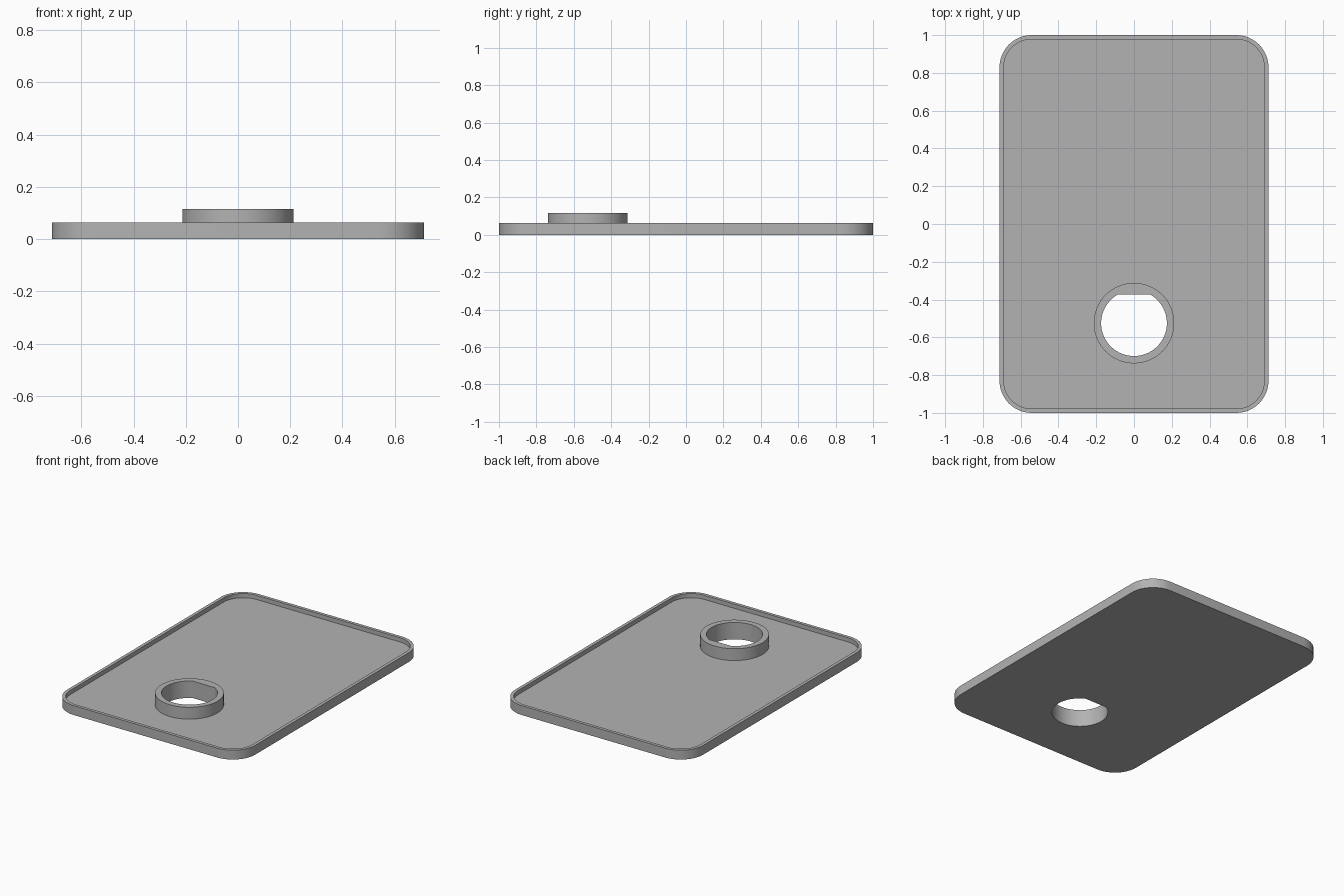
import bpy, bmesh
from math import cos, sin, asin, pi, radians

cube = bpy.data.objects.get("Cube")
if cube:
    bpy.data.objects.remove(cube, do_unlink=True)

W, L = 1.424, 2.0               # plate size
CORNER, WALL = 0.17, 0.022      # corner radius, rim thickness
FLOOR, RIM, COLLAR = 0.035, 0.064, 0.116   # heights
HOLE_Y, R_OUT, R_IN, FLAT = -0.525, 0.213, 0.174, 0.153

grey = bpy.data.materials.new("plain grey")
grey.use_nodes = True
colour = (0.45, 0.45, 0.45, 1)
grey.diffuse_color = colour
grey.node_tree.nodes["Principled BSDF"].inputs["Base Color"].default_value = colour


def rounded_rect(inset, steps=12):
    r = CORNER - inset
    pts = []
    for k, (sx, sy) in enumerate([(1, 1), (-1, 1), (-1, -1), (1, -1)]):
        cx, cy = sx * (W / 2 - CORNER), sy * (L / 2 - CORNER)
        for i in range(steps + 1):
            a = (k + i / steps) * pi / 2
            pts.append((cx + r * cos(a), cy + r * sin(a)))
    return pts


def circle(r, n=64):
    return [(r * cos(2 * pi * i / n), HOLE_Y + r * sin(2 * pi * i / n)) for i in range(n)]


def d_shape(n=64):
    # circle with a straight edge towards the back
    a = asin(FLAT / R_IN)
    start, sweep = pi - a, 2 * a + pi
    return [(R_IN * cos(start + sweep * i / n), HOLE_Y + R_IN * sin(start + sweep * i / n))
            for i in range(n + 1)]


def ring(bm, pts, z):
    vs = [bm.verts.new((x, y, z)) for x, y in pts]
    return [bm.edges.new((vs[i], vs[(i + 1) % len(vs)])) for i in range(len(vs))]


def wall(bm, low, high):
    bmesh.ops.bridge_loops(bm, edges=low + high)


def fill(bm, outer, inner):
    bmesh.ops.triangle_fill(bm, use_beauty=True, edges=outer + inner)


bm = bmesh.new()
# outer shell, rim and floor
base = ring(bm, rounded_rect(0), 0)
rim_out = ring(bm, rounded_rect(0), RIM)
rim_in = ring(bm, rounded_rect(WALL), RIM)
floor = ring(bm, rounded_rect(WALL), FLOOR)
wall(bm, base, rim_out)
wall(bm, rim_out, rim_in)
wall(bm, rim_in, floor)
# collar around the flat-sided hole
collar_low = ring(bm, circle(R_OUT), FLOOR)
collar_top = ring(bm, circle(R_OUT), COLLAR)
hole_top = ring(bm, d_shape(), COLLAR)
hole_low = ring(bm, d_shape(), 0)
wall(bm, collar_low, collar_top)
wall(bm, hole_low, hole_top)
# flat faces with holes
fill(bm, floor, collar_low)
fill(bm, collar_top, hole_top)
fill(bm, base, hole_low)
bmesh.ops.recalc_face_normals(bm, faces=bm.faces)

mesh = bpy.data.meshes.new("tray_with_collar")
bm.to_mesh(mesh)
bm.free()
mesh.materials.append(grey)
tray = bpy.data.objects.new("tray_with_collar", mesh)
bpy.context.collection.objects.link(tray)
bpy.context.view_layer.objects.active = tray
tray.select_set(True)
bpy.ops.object.shade_smooth_by_angle(angle=radians(30))
